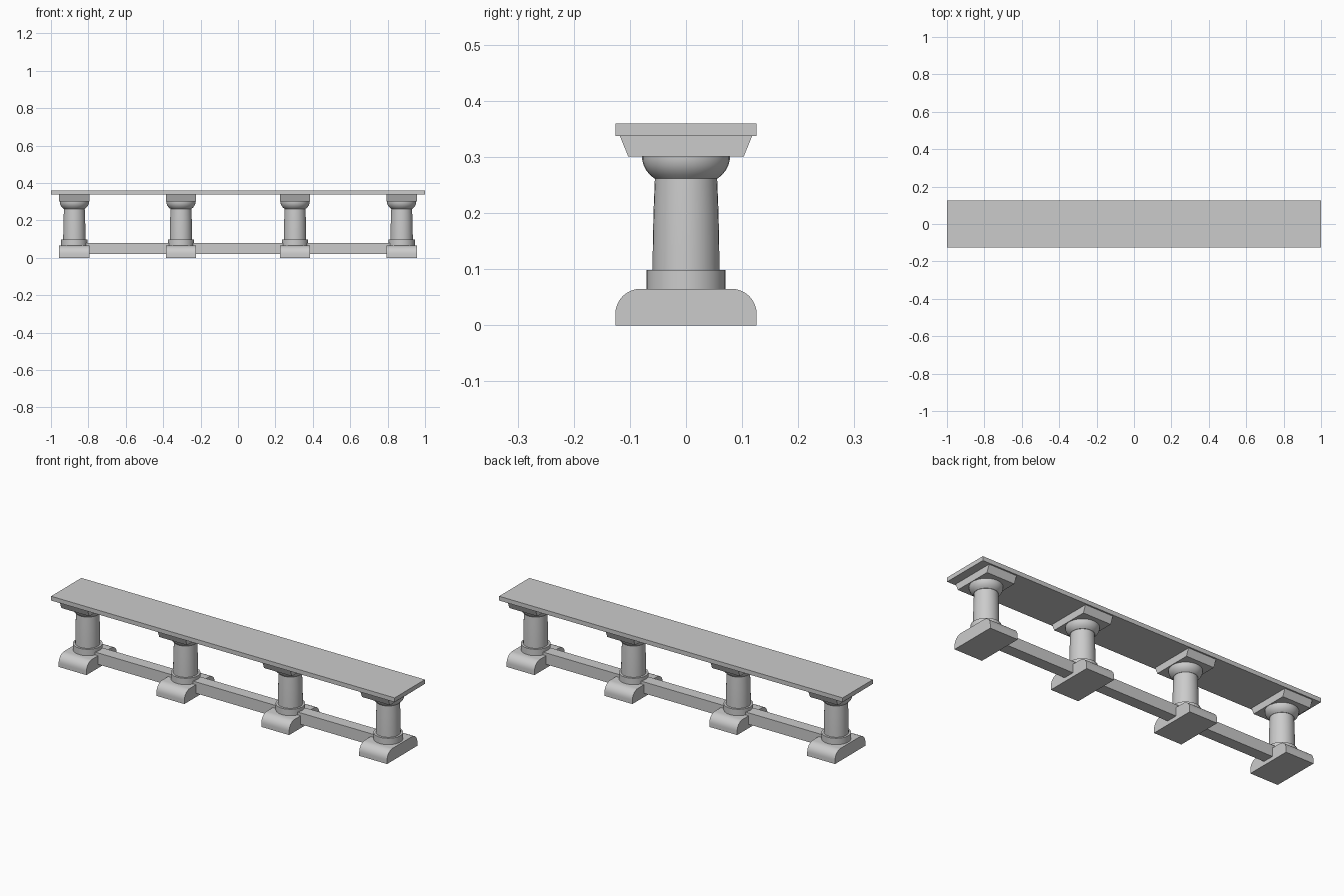
import bpy, bmesh
from math import sin, cos, pi, radians

if "Cube" in bpy.data.objects:
    bpy.data.objects.remove(bpy.data.objects["Cube"])

COLUMN_X = (-0.875, -0.305, 0.305, 0.875)


def make_object(name, bm):
    bmesh.ops.recalc_face_normals(bm, faces=bm.faces)
    mesh = bpy.data.meshes.new(name)
    bm.to_mesh(mesh)
    bm.free()
    obj = bpy.data.objects.new(name, mesh)
    bpy.context.collection.objects.link(obj)
    bpy.ops.object.select_all(action='DESELECT')
    obj.select_set(True)
    bpy.context.view_layer.objects.active = obj
    bpy.ops.object.shade_smooth_by_angle(angle=radians(35))
    return obj


def prism(name, half_profile, x0, x1):
    """Extrude a (y, z) outline, mirrored across y = 0, along x."""
    outline = half_profile + [(-y, z) for y, z in reversed(half_profile)]
    bm = bmesh.new()
    face = bm.faces.new([bm.verts.new((x0, y, z)) for y, z in outline])
    ext = bmesh.ops.extrude_face_region(bm, geom=[face])
    verts = [g for g in ext['geom'] if isinstance(g, bmesh.types.BMVert)]
    bmesh.ops.translate(bm, verts=verts, vec=(x1 - x0, 0, 0))
    return make_object(name, bm)


def turned(name, profile, x, segments=32):
    """Lathe an (r, z) profile around the vertical line at x."""
    bm = bmesh.new()
    rings = [[bm.verts.new((x + r * cos(2 * pi * i / segments),
                            r * sin(2 * pi * i / segments), z))
              for i in range(segments)] for r, z in profile]
    for low, high in zip(rings, rings[1:]):
        for i in range(segments):
            j = (i + 1) % segments
            bm.faces.new((low[i], low[j], high[j], high[i]))
    bm.faces.new(rings[0])
    bm.faces.new(rings[-1])
    return make_object(name, bm)


# Foot: block with rounded front and back shoulders
foot = [(0.126, 0.0)] + [(0.081 + 0.045 * cos(a * pi / 16), 0.02 + 0.045 * sin(a * pi / 16))
                         for a in range(9)]
# Bracket under the seat, narrowing downwards
bracket = [(0.103, 0.301), (0.118, 0.3375)]
# Column sections: collar, slightly swelling shaft, bowl-shaped capital
collar = [(0.0705, 0.065), (0.0705, 0.0985)]
shaft = [(0.0595, 0.0985), (0.0592, 0.14), (0.058, 0.2), (0.0555, 0.262)]
capital = [(0.057, 0.262), (0.064, 0.268), (0.071, 0.276), (0.0755, 0.285),
           (0.078, 0.295), (0.078, 0.301)]

for n, x in enumerate(COLUMN_X, 1):
    prism(f"foot_{n}", foot, x - 0.081, x + 0.081)
    turned(f"collar_{n}", collar, x)
    turned(f"shaft_{n}", shaft, x)
    turned(f"capital_{n}", capital, x)
    prism(f"bracket_{n}", bracket, x - 0.081, x + 0.081)

# Stretcher rails between neighbouring feet
for n, (a, b) in enumerate(zip(COLUMN_X, COLUMN_X[1:]), 1):
    prism(f"stretcher_{n}", [(0.03, 0.02), (0.03, 0.08)], a + 0.05, b - 0.05)

# Seat slab
prism("seat", [(0.126, 0.3375), (0.126, 0.36)], -1, 1)
